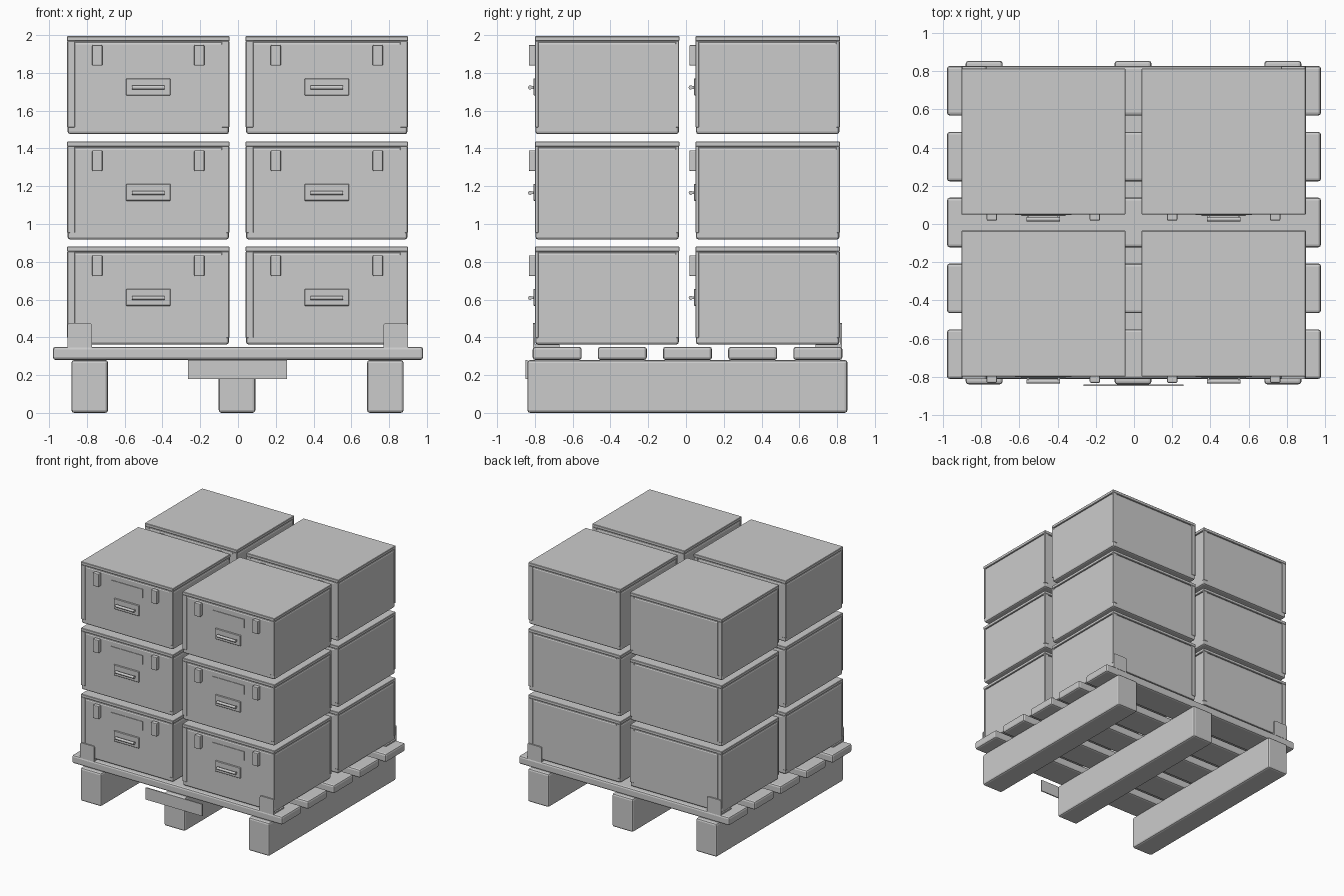
import bpy
import bmesh
import math
from mathutils import Matrix, Vector

if "Cube" in bpy.data.objects:
    bpy.data.objects.remove(bpy.data.objects["Cube"], do_unlink=True)

# One plain grey for everything
GREY = (0.6, 0.6, 0.6, 1)
grey = bpy.data.materials.new("light grey")
grey.use_nodes = True
grey.diffuse_color = GREY
grey.node_tree.nodes["Principled BSDF"].inputs["Base Color"].default_value = GREY


def finish(name, bm):
    mesh = bpy.data.meshes.new(name)
    bm.to_mesh(mesh)
    bm.free()
    mesh.materials.append(grey)
    obj = bpy.data.objects.new(name, mesh)
    bpy.context.collection.objects.link(obj)
    return obj


def block(name, low, high, bevel=0, segments=2, pick=None):
    """Box between two corners; pick chooses which edges are bevelled."""
    low, high = Vector(low), Vector(high)
    bm = bmesh.new()
    bmesh.ops.create_cube(bm, size=1)
    size = high - low
    for v in bm.verts:
        v.co = Vector(a * b for a, b in zip(v.co, size)) + (low + high) / 2
    if bevel:
        edges = [e for e in bm.edges if pick is None or pick(e)]
        bmesh.ops.bevel(bm, geom=edges, offset=bevel, segments=segments,
                        profile=0.5, affect='EDGES', clamp_overlap=True)
    return finish(name, bm)


def rod(name, x0, x1, y, z, radius):
    """Round bar along x."""
    bm = bmesh.new()
    place = Matrix.Translation(((x0 + x1) / 2, y, z)) @ Matrix.Rotation(math.pi / 2, 4, 'Y')
    bmesh.ops.create_cone(bm, cap_ends=True, segments=12, radius1=radius,
                          radius2=radius, depth=x1 - x0, matrix=place)
    for f in bm.faces:
        f.smooth = len(f.verts) == 4
    return finish(name, bm)


# Pallet: three runners, five slats and a front plate
for side, x in (("right", -0.785), ("middle", -0.005), ("left", 0.78)):
    block(side + "_runner", (x - 0.097, -0.84, 0), (x + 0.097, 0.855, 0.28), 0.015)
for i in range(5):
    y = -0.682 + i * 0.345
    block(f"slat_{i + 1}", (-0.98, y - 0.13, 0.28), (0.98, y + 0.13, 0.35), 0.015)
block("front_plate", (-0.265, -0.85, 0.18), (0.26, -0.84, 0.28))

# Corner brackets that hold the bottom boxes
for side, x in (("right", -0.838), ("left", 0.835)):
    for end, y, s in (("front", -0.8, -1), ("back", 0.815, 1)):
        ys = sorted((y, y + s * 0.011))
        block(f"{end}_{side}_bracket", (x - 0.065, ys[0], 0.345), (x + 0.065, ys[1], 0.475),
              0.012, 2, lambda e: all(v.co.z > 0.4 for v in e.verts)
              and abs(e.verts[0].co.y - e.verts[1].co.y) > 0.005)
        ys = sorted((y, y - s * 0.13))
        block(f"{end}_{side}_bracket_foot", (x - 0.065, ys[0], 0.345), (x + 0.065, ys[1], 0.361))

# One storage box, centred on x = 0 with its front on y = 0 and base on z = 0
W, D, H = 0.43, 0.765, 0.518
parts = [
    block("box_body", (-W + 0.003, 0.003, 0), (W - 0.003, D - 0.003, H - 0.03), 0.013, 2),
    block("box_neck", (-W + 0.012, 0.012, H - 0.045), (W - 0.012, D - 0.012, H - 0.02)),
    block("box_lid", (-W, 0, H - 0.026), (W, D, H), 0.003, 1),
    block("label_plate", (-0.148, -0.002, 0.365), (0.148, 0.005, 0.438)),
    block("handle_plate", (-0.117, -0.008, 0.205), (0.117, 0.005, 0.295), 0.003, 1),
    rod("handle_bar", -0.087, 0.087, -0.025, 0.247, 0.011),
]
for sx, side in ((-1, "right"), (1, "left")):
    x = sx * 0.27
    parts.append(block(side + "_latch", (x - 0.027, -0.032, 0.362), (x + 0.027, 0.005, 0.472), 0.006, 2))
    x = sx * 0.08
    parts.append(block(side + "_handle_mount", (x - 0.006, -0.024, 0.24), (x + 0.006, 0, 0.254)))
    for y, end in ((0, "front"), (D, "back")):
        # Corner guards wrap each upright edge
        inner = sx * (W - 0.042)
        xs = sorted((inner, sx * (W - 0.001)))
        ys = (0.001, 0.02) if y == 0 else (D - 0.02, D - 0.001)
        parts.append(block(f"{end}_{side}_corner_guard", (xs[0], ys[0], 0.035),
                           (xs[1], ys[1], H - 0.024), 0.003, 1))

# Stack the box in two columns, two rows and three layers
for column, x in (("right", -0.475), ("left", 0.47)):
    for row, y in (("front", -0.8), ("back", 0.05)):
        for layer, z in (("bottom", 0.362), ("middle", 0.918), ("top", 1.476)):
            for part in parts:
                copy = part.copy()
                copy.name = f"{layer}_{row}_{column}_{part.name}"
                copy.location = (x, y, z)
                bpy.context.collection.objects.link(copy)
for part in parts:
    bpy.data.objects.remove(part, do_unlink=True)
